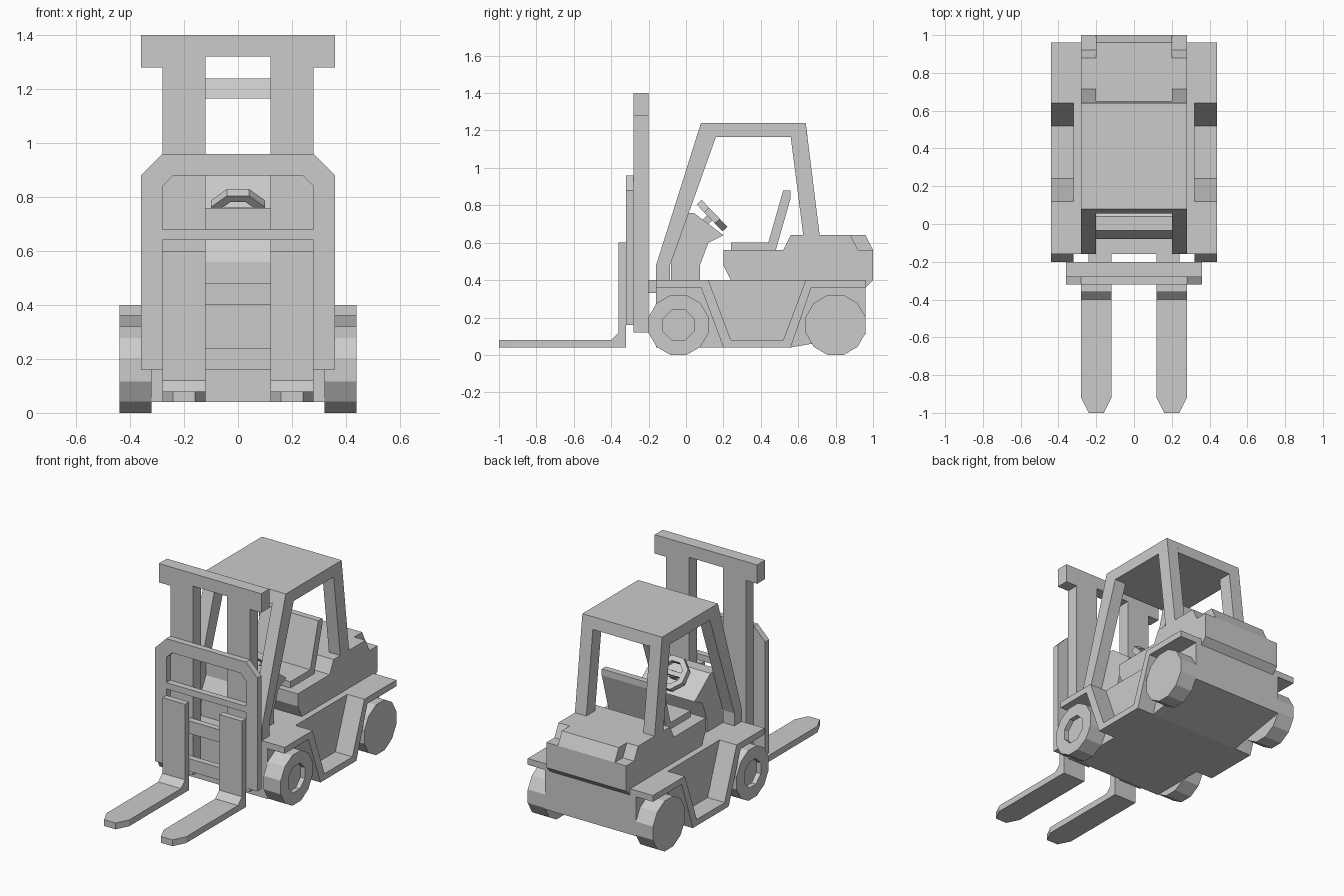
import bpy, bmesh, math
from mathutils import Matrix, Vector

if "Cube" in bpy.data.objects:
    bpy.data.objects.remove(bpy.data.objects["Cube"])

grey = bpy.data.materials.new("plain_grey")
grey.diffuse_color = (0.6, 0.6, 0.6, 1)
grey.use_nodes = True
grey.node_tree.nodes["Principled BSDF"].inputs["Base Color"].default_value = grey.diffuse_color


def finish(name, bm):
    bmesh.ops.recalc_face_normals(bm, faces=bm.faces)
    me = bpy.data.meshes.new(name)
    bm.to_mesh(me)
    bm.free()
    me.materials.append(grey)
    ob = bpy.data.objects.new(name, me)
    bpy.context.collection.objects.link(ob)
    return ob


def prism(bm, pts, a, b, axis):
    """Extrude a 2D outline from a to b: axis x takes (y, z), y takes (x, z), z takes (x, y)."""
    place = {"x": lambda p, q, t: (t, p, q),
             "y": lambda p, q, t: (p, t, q),
             "z": lambda p, q, t: (p, q, t)}[axis]
    lo = [bm.verts.new(place(p, q, a)) for p, q in pts]
    hi = [bm.verts.new(place(p, q, b)) for p, q in pts]
    n = len(pts)
    bm.faces.new(lo)
    bm.faces.new(hi)
    for i in range(n):
        j = (i + 1) % n
        bm.faces.new((lo[i], lo[j], hi[j], hi[i]))


def part(name, pts, a, b, axis="x", mirror=False):
    bm = bmesh.new()
    prism(bm, pts, a, b, axis)
    ob = finish(name, bm)
    if mirror:
        ob.modifiers.new("mirror", "MIRROR")
    return ob


def rect(u0, v0, u1, v1):
    return [(u0, v0), (u1, v0), (u1, v1), (u0, v1)]


def sym(half):
    return half + [(-u, v) for u, v in reversed(half)]


def ring(n, apothem):
    r = apothem / math.cos(math.pi / n)
    return [(r * math.cos((i + .5) * 2 * math.pi / n),
             r * math.sin((i + .5) * 2 * math.pi / n)) for i in range(n)]


def loft(name, loops, close=False):
    """Skin between successive loops, closing into a torus or capping both ends."""
    bm = bmesh.new()
    vs = [[bm.verts.new(p) for p in lp] for lp in loops]
    n = len(vs[0])
    for k in range(len(vs) if close else len(vs) - 1):
        a, b = vs[k], vs[(k + 1) % len(vs)]
        for i in range(n):
            bm.faces.new((a[i], a[(i + 1) % n], b[(i + 1) % n], b[i]))
    if not close:
        bm.faces.new(vs[0])
        bm.faces.new(vs[-1])
    return finish(name, bm)


# Chassis with rising rear underside
part("chassis", [(-.16, .04), (.56, .04), (.96, .11), (.96, .4), (-.16, .4)], -.32, .32)

# Fender and step strip running over both wheels
part("fender_step", [(-.16, .4), (.12, .4), (.24, .08), (.52, .08), (.64, .4), (.96, .4),
                     (.96, .36), (.67, .36), (.56, .04), (.2, .04), (.08, .36), (-.16, .36)],
     .3, .44, mirror=True)

# Seat platform, engine cover and counterweight with notched rear corners
part("counterweight", [(.24, .4), (.2, .48), (.2, .56), (.52, .56), (.56, .64), (.96, .64),
                       (1, .56), (1, .4), (.96, .36), (.9, .36), (.9, .4)], -.2, .2)
part("counterweight_side", [(.24, .4), (.2, .48), (.2, .56), (.52, .56), (.56, .64), (.88, .64),
                            (.92, .56), (1, .56), (1, .4), (.96, .36), (.9, .36), (.9, .4)],
     .2, .28, mirror=True)

# Cab: side frames and roof slab
part("cab_frame", [(-.16, .4), (-.16, .48), (.08, 1.24), (.64, 1.24), (.717, .62), (.637, .56),
                   (.56, 1.165), (.16, 1.165), (-.085, .48), (-.085, .4)], .2, .28, mirror=True)
part("cab_roof", [(.056, 1.165), (.08, 1.24), (.64, 1.24), (.65, 1.165)], -.2, .2)

# Dashboard
part("dashboard", [(-.08, .4), (-.08, .56), (-.035, .64), (-.035, .76), (.04, .76), (.2, .64),
                   (.12, .6), (.075, .48), (.075, .4)], -.2, .2)

# Seat
part("seat_cushion", rect(.24, .55, .48, .6), -.2, .2)
part("seat_back", [(.44, .6), (.47, .56), (.48, .56), (.56, .84), (.56, .88), (.52, .88)], -.2, .2)

# Steering wheel: octagonal rim, crossbar and column, built flat then tilted
tilt = Matrix.Translation((0, .139, .745)) @ Matrix.Rotation(math.radians(-46), 4, "X")
rim = loft("steering_rim", [[(x, y, z) for x, y in ring(8, r)]
                            for r, z in ((.1, -.018), (.1, .018), (.068, .018), (.068, -.018))], True)
bar = part("steering_crossbar", rect(-.08, -.014, .08, .014), -.012, .012, "z")
column = part("steering_column", rect(-.02, -.02, .02, .02), -.09, -.005, "z")
for ob in (rim, bar, column):
    ob.data.transform(tilt)

# Wheels with recessed octagonal hubs
for label, cy in (("front", -.04), ("rear", .8)):
    tyre = part(label + "_wheel", [(cy + p, .16 + q) for p, q in ring(12, .16)], .32, .44)
    bm = bmesh.new()
    bm.from_mesh(tyre.data)
    outer = max(bm.faces, key=lambda f: f.calc_center_median().x)
    edge = list(outer.verts)
    bmesh.ops.delete(bm, geom=[outer], context="FACES_ONLY")
    hub = [bm.verts.new((.44, cy + p, .16 + q)) for p, q in ring(8, .082)]
    floor = [bm.verts.new((.41, v.co.y, v.co.z)) for v in hub]
    rim_edges = [bm.edges.new((hub[i], hub[(i + 1) % 8])) for i in range(8)]
    outer_edges = [e for e in bm.edges if e.verts[0] in edge and e.verts[1] in edge]
    bmesh.ops.bridge_loops(bm, edges=rim_edges + outer_edges)
    for i in range(8):
        j = (i + 1) % 8
        bm.faces.new((hub[i], hub[j], floor[j], floor[i]))
    bm.faces.new(floor)
    bmesh.ops.recalc_face_normals(bm, faces=bm.faces)
    bm.to_mesh(tyre.data)
    bm.free()
    tyre.modifiers.new("mirror", "MIRROR")

# Mast: two columns, wide top bar and mounts to the chassis
part("mast_column", rect(.12, .12, .28, 1.32), -.28, -.2, "y", True)
part("mast_top_bar", sym([(.36, 1.4), (.36, 1.28), (.28, 1.28), (.28, 1.32)]), -.28, -.2, "y")
part("mast_mount", rect(.12, .33, .24, .4), -.2, -.16, "y", True)

# Fork carriage: chamfered posts and head, then rungs
part("carriage_post", [(.28, .16), (.36, .16), (.36, .88), (.28, .96), (0, .96), (0, .88),
                       (.24, .88), (.28, .84)], -.32, -.28, "y", True)
for i, (z0, z1) in enumerate(((.16, .24), (.4, .48), (.64, .68))):
    part("carriage_rung_%d" % (i + 1), rect(-.28, z0, .28, z1), -.32, -.28, "y")

# Forks: upright with a chamfered heel, and a tapered blade
part("fork_upright", [(-.32, .04), (-.32, .6), (-.36, .6), (-.36, .12), (-.4, .08), (-.4, .04)],
     .12, .28, mirror=True)
part("fork_blade", [(.12, -.4), (.12, -.92), (.16, -1), (.24, -1), (.28, -.92), (.28, -.4)],
     .04, .08, "z", True)
